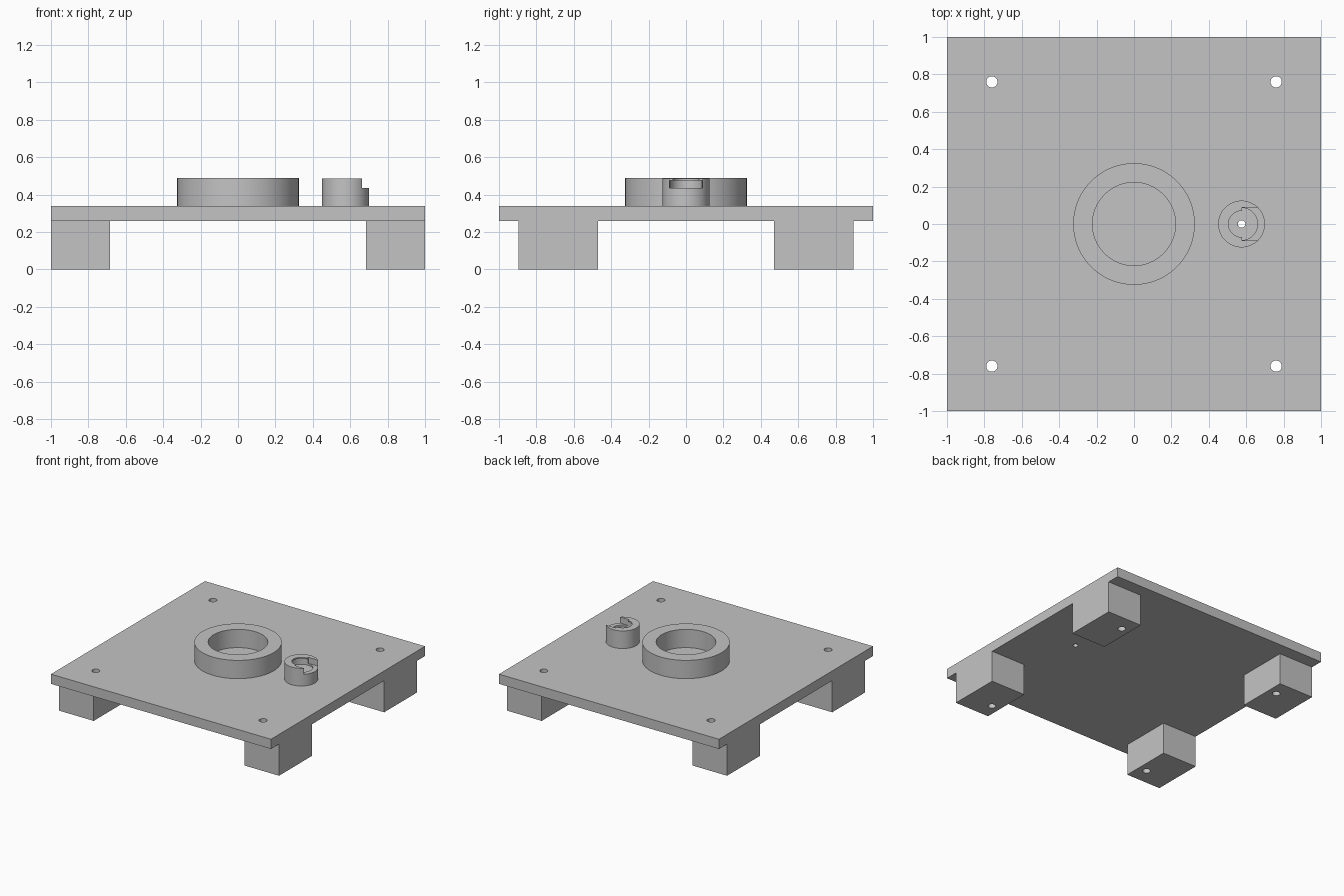
import bpy, bmesh, math
from mathutils import Matrix

if "Cube" in bpy.data.objects:
    bpy.data.objects.remove(bpy.data.objects["Cube"])

grey = bpy.data.materials.new("light_grey")
grey.diffuse_color = (0.55, 0.55, 0.55, 1)
grey.use_nodes = True
grey.node_tree.nodes["Principled BSDF"].inputs["Base Color"].default_value = grey.diffuse_color


def add_object(name, bm):
    bmesh.ops.recalc_face_normals(bm, faces=bm.faces[:])
    me = bpy.data.meshes.new(name)
    bm.to_mesh(me)
    bm.free()
    me.materials.append(grey)
    ob = bpy.data.objects.new(name, me)
    bpy.context.collection.objects.link(ob)
    return ob


def box(name, x0, x1, y0, y1, z0, z1):
    bm = bmesh.new()
    m = Matrix.Translation(((x0 + x1) / 2, (y0 + y1) / 2, (z0 + z1) / 2))
    bmesh.ops.create_cube(bm, size=1, matrix=m @ Matrix.Diagonal((x1 - x0, y1 - y0, z1 - z0, 1)))
    return add_object(name, bm)


def lathe(name, x, y, profile, n=64):
    """Revolve a closed (radius, z) loop around a vertical axis."""
    bm = bmesh.new()
    rings = []
    for i in range(n):
        a = 2 * math.pi * i / n
        rings.append([bm.verts.new((x + r * math.cos(a), y + r * math.sin(a), z)) for r, z in profile])
    k = len(profile)
    for i in range(n):
        p, q = rings[i], rings[(i + 1) % n]
        for j in range(k):
            bm.faces.new((p[j], q[j], q[(j + 1) % k], p[(j + 1) % k]))
    return add_object(name, bm)


def drill(x, y, r):
    bm = bmesh.new()
    bmesh.ops.create_cone(bm, cap_ends=True, segments=32, radius1=r, radius2=r, depth=2,
                          matrix=Matrix.Translation((x, y, 0)))
    return add_object("cutter", bm)


def cut(ob, cutter):
    mod = ob.modifiers.new("cut", 'BOOLEAN')
    mod.operation = 'DIFFERENCE'
    mod.solver = 'EXACT'
    mod.object = cutter
    bpy.context.view_layer.update()
    dg = bpy.context.evaluated_depsgraph_get()
    me = bpy.data.meshes.new_from_object(ob.evaluated_get(dg))
    ob.modifiers.clear()
    ob.data = me
    bpy.data.objects.remove(cutter)


# base plate and four drilled feet
plate = box("base_plate", -1, 1, -1, 1, 0.26, 0.34)
parts = [plate]
for sx, side in ((-1, "left"), (1, "right")):
    for sy, end in ((-1, "front"), (1, "back")):
        xs = sorted((sx * 0.685, sx))
        ys = sorted((sy * 0.47, sy * 0.895))
        foot = box(f"{end}_{side}_foot", *xs, *ys, 0, 0.26)
        for ob in (foot, plate):
            cut(ob, drill(sx * 0.76, sy * 0.76, 0.03))
        parts.append(foot)

# large central ring
parts.append(lathe("centre_ring", 0, 0,
                   [(0.325, 0.34), (0.325, 0.49), (0.222, 0.49), (0.222, 0.34)], 96))

# small socket with an undercut lip, floor hole and side slot
PX = 0.575
cut(plate, drill(PX, 0, 0.02))
socket = lathe("slotted_socket", PX, 0,
               [(0.125, 0.34), (0.125, 0.485), (0.07, 0.485), (0.07, 0.475),
                (0.086, 0.475), (0.086, 0.42), (0.02, 0.42), (0.02, 0.34)])
cut(socket, box("cutter", PX + 0.003, 0.8, -0.088, 0.088, 0.435, 0.6))
parts.append(socket)

# smooth the round walls, keep hard edges
bpy.ops.object.select_all(action='DESELECT')
for ob in parts:
    ob.select_set(True)
bpy.context.view_layer.objects.active = plate
bpy.ops.object.shade_smooth_by_angle(angle=math.radians(30))
